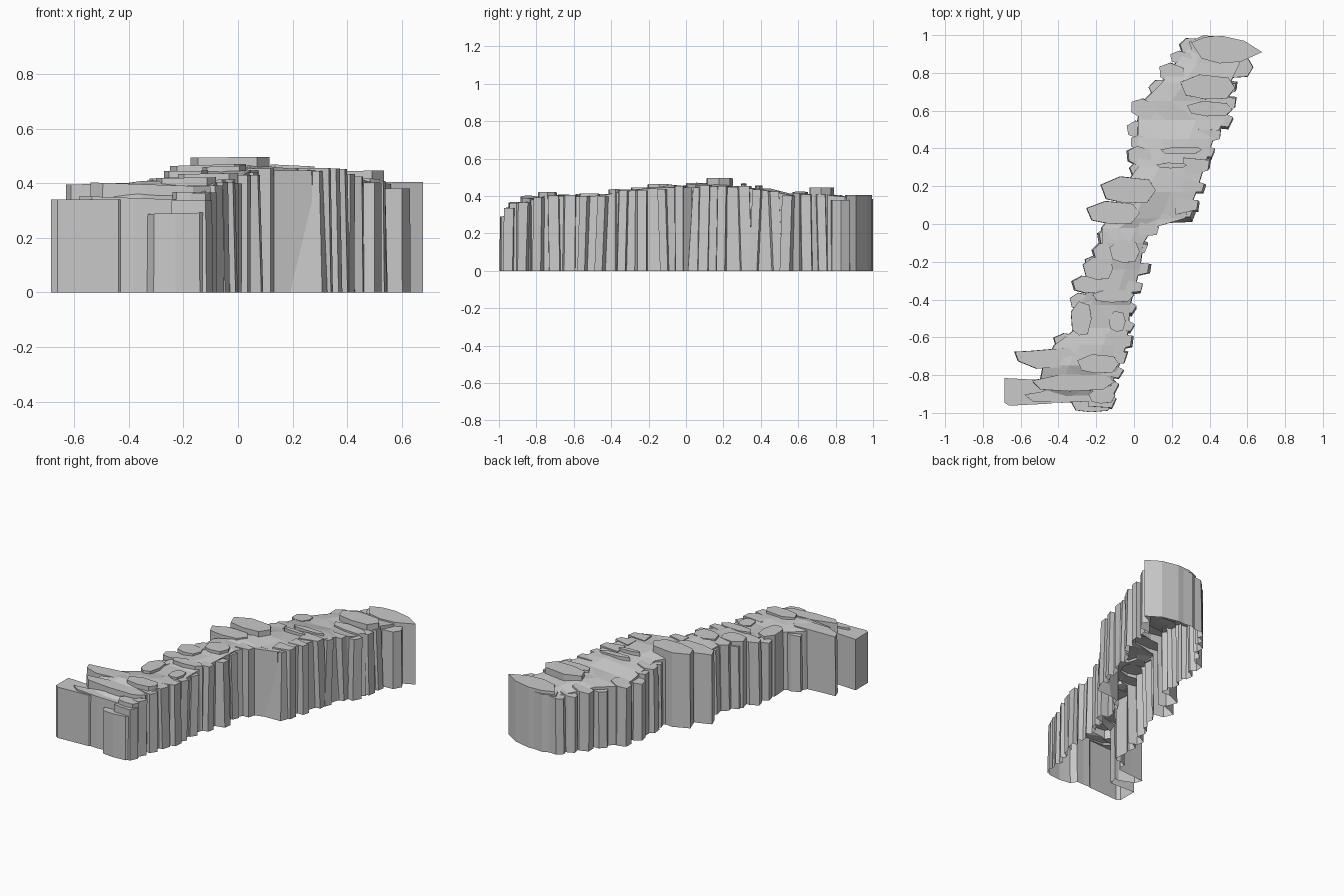
import bpy, bmesh, math, random

random.seed(7)
scene = bpy.context.scene
cube = bpy.data.objects.get("Cube")
if cube:
    bpy.data.objects.remove(cube, do_unlink=True)

rock = bpy.data.materials.new("grey_rock")
rock.use_nodes = True
GREY = (0.59, 0.59, 0.59, 1)
rock.diffuse_color = GREY
rock.node_tree.nodes["Principled BSDF"].inputs["Base Color"].default_value = GREY

# Ridge stations: y, left edge, right edge, top height
ROWS = [
    (-.93, -.45, -.13, .335), (-.85, -.50, -.12, .375), (-.75, -.48, -.08, .405),
    (-.64, -.42, -.04, .405), (-.55, -.30, -.03, .40), (-.43, -.27, -.02, .41),
    (-.35, -.25, .00, .425), (-.24, -.20, .03, .44), (-.10, -.17, .05, .45),
    (-.02, -.17, .10, .45), (.03, -.13, .27, .45), (.17, -.07, .33, .455),
    (.30, .02, .37, .45), (.45, .02, .42, .43), (.55, .02, .48, .41),
    (.65, .05, .50, .405), (.75, .15, .51, .41), (.85, .22, .56, .40),
    (.95, .31, .50, .385),
]


def height(y):
    """Ridge height at y."""
    for a, b in zip(ROWS, ROWS[1:]):
        if y <= b[0]:
            return a[3] + (b[3] - a[3]) * (y - a[0]) / (b[0] - a[0])
    return ROWS[-1][3]


def make_object(name, bm):
    bmesh.ops.recalc_face_normals(bm, faces=bm.faces)
    mesh = bpy.data.meshes.new(name)
    bm.to_mesh(mesh)
    bm.free()
    mesh.materials.append(rock)
    obj = bpy.data.objects.new(name, mesh)
    scene.collection.objects.link(obj)
    return obj


def ridge():
    """Long body: a loft of cross-sections with a slightly crowned top."""
    bm = bmesh.new()
    rings = []
    for y, left, right, z in ROWS:
        w = right - left
        section = [(left - .005, -.1), (left, z - .015)]
        for t in (.33, .67):
            section.append((left + w * t, z + random.uniform(-.008, .014)))
        section += [(right, z - .004), (right + .003, -.1)]
        rings.append([bm.verts.new((x, y, h)) for x, h in section])
    n = len(rings[0])
    for a, b in zip(rings, rings[1:]):
        for i in range(n):
            bm.faces.new((a[i], a[(i + 1) % n], b[(i + 1) % n], b[i]))
    bm.faces.new(rings[0])
    bm.faces.new(rings[-1])
    bmesh.ops.triangulate(bm, faces=bm.faces)
    return make_object("cliff_body", bm)


SLAB = [(-1, .35), (-.8, -.7), (-.1, -1), (.7, -.9), (1, 0), (.75, .8), (-.3, 1)]
WEDGE = [(-1, -.8), (.75, -.7), (1, .3), (-.9, 1)]


def column(bm, profile, x, y, rx, ry, top, turn=0, lean=(0, 0), flare=1.03, tilt=0):
    """Faceted pillar from below ground to its top."""
    c, s = math.cos(turn), math.sin(turn)
    depth = -.06 - random.random() * .03
    low, high = [], []
    for u, v in profile:
        px, py = u * rx * c - v * ry * s, u * rx * s + v * ry * c
        low.append(bm.verts.new((x + px * flare + lean[0], y + py * flare + lean[1], depth)))
        high.append(bm.verts.new((x + px, y + py, top + px * tilt)))
    n = len(low)
    for i in range(n):
        j = (i + 1) % n
        bm.faces.new((low[i], low[j], high[j], high[i]))
    bm.faces.new(low[::-1])
    bm.faces.new(high)


# Large slabs standing out of the ridge: x, y, half sizes, height
SLABS = [
    (-.03, .18, .145, .07, .495), (-.11, .06, .14, .06, .467), (.39, .725, .145, .065, .445),
    (-.22, -.955, .11, .04, .29), (-.17, -.91, .07, .04, .365),
    (-.32, -.84, .22, .045, .395), (-.28, -.50, .055, .09, .41), (-.09, -.515, .045, .055, .412),
    (-.19, -.235, .08, .06, .445), (-.05, -.145, .08, .06, .462), (-.19, -.74, .11, .05, .42),
    (-.11, -.38, .11, .035, .435), (.25, .39, .11, .02, .455), (.20, .31, .08, .015, .465),
    (.40, .61, .12, .04, .42), (-.36, -.91, .22, .035, .345),
]


def slabs(bm):
    for x, y, rx, ry, top in SLABS:
        column(bm, SLAB, x, y, rx, ry, top, turn=random.uniform(-.05, .05),
               tilt=random.uniform(-.05, .05))
    # Blocks reaching out at the front left
    square = [(-1, .9), (-1, -.8), (-.85, -1), (.6, -.85), (1, -.1), (.4, .75)]
    column(bm, square, -.53, -.885, .155, .077, .34, flare=1)
    column(bm, [(-1, .6), (-.9, -.3), (-.4, -1), (1, -.8), (.5, 1), (-.5, .7)],
           -.44, -.71, .19, .055, .40, tilt=.03)
    # Leaning buttress on the right bulge
    column(bm, WEDGE, .23, .08, .09, .06, .445, lean=(.01, -.03))
    # Pointed end block and the lower blocks beside it
    point = [(-1, .6), (-.7, -.4), (-.2, -.7), (.4, -.6), (1, 0), (.5, .7), (-.1, 1), (-.6, .95)]
    column(bm, point, .49, .91, .188, .085, .405, flare=1)
    column(bm, SLAB, .53, .83, .10, .055, .38)
    column(bm, SLAB, .40, .945, .11, .054, .385, flare=1)


# Outermost points of the wedges along the right wall
RIGHT_TIPS = [
    (-.10, -.93), (-.085, -.85), (-.06, -.77), (-.04, -.70), (-.01, -.62), (0, -.53),
    (.01, -.43), (.045, -.33), (.08, -.235), (.07, -.12), (.13, -.03), (.34, .10),
    (.37, .20), (.40, .31), (.425, .39), (.46, .47), (.52, .56), (.54, .64), (.54, .72),
]
# Pillars stepping down the left wall: x, y, half sizes
LEFT_PILLARS = [
    (.30, .94, .055, .045), (.25, .88, .06, .035), (.20, .80, .07, .05), (.14, .72, .06, .045),
    (.05, .61, .07, .05), (.02, .50, .06, .045), (.03, .36, .065, .05), (.03, .43, .05, .04),
    (.03, .29, .05, .04), (-.13, -.07, .055, .05), (-.16, -.15, .055, .05),
    (-.20, -.21, .06, .04), (-.25, -.32, .075, .045), (-.28, -.41, .06, .045),
    (-.35, -.62, .075, .04),
]


def spurs(bm):
    for x, y in RIGHT_TIPS:
        r = random.uniform(.055, .075)
        column(bm, WEDGE, x - r * .95, y, r, r * .75, height(y) + random.uniform(-.012, .004),
               turn=random.uniform(-.25, .25), flare=1,
               lean=(random.uniform(-.004, .015), random.uniform(-.025, .025)))
    for x, y, rx, ry in LEFT_PILLARS:
        column(bm, SLAB, x, y, rx, ry, height(y) - random.uniform(.005, .035),
               turn=random.uniform(-.3, .2), lean=(random.uniform(-.012, .005), 0),
               tilt=random.uniform(0, .2))


# Fuse the pillars with the body into one shell
body = ridge()
blocks = bmesh.new()
slabs(blocks)
spurs(blocks)
pillars = make_object("cliff_pillars", blocks)
pillars.hide_render = True
fuse = body.modifiers.new("fuse", "BOOLEAN")
fuse.operation = "UNION"
fuse.solver = "EXACT"
fuse.use_self = True
fuse.object = pillars
bpy.context.view_layer.update()
result = bpy.data.meshes.new_from_object(body.evaluated_get(bpy.context.evaluated_depsgraph_get()))
for helper in (body, pillars):
    bpy.data.objects.remove(helper, do_unlink=True)

# Cut level with the ground, leaving the underside open
bm = bmesh.new()
bm.from_mesh(result)
bmesh.ops.bisect_plane(bm, geom=bm.verts[:] + bm.edges[:] + bm.faces[:],
                       plane_co=(0, 0, 0), plane_no=(0, 0, 1), clear_inner=True)
for f in bm.faces:
    f.smooth = False
    f.material_index = 0
bm.to_mesh(result)
bm.free()
result.materials.clear()
result.materials.append(rock)
cliff = bpy.data.objects.new("rock_cliff", result)
scene.collection.objects.link(cliff)
